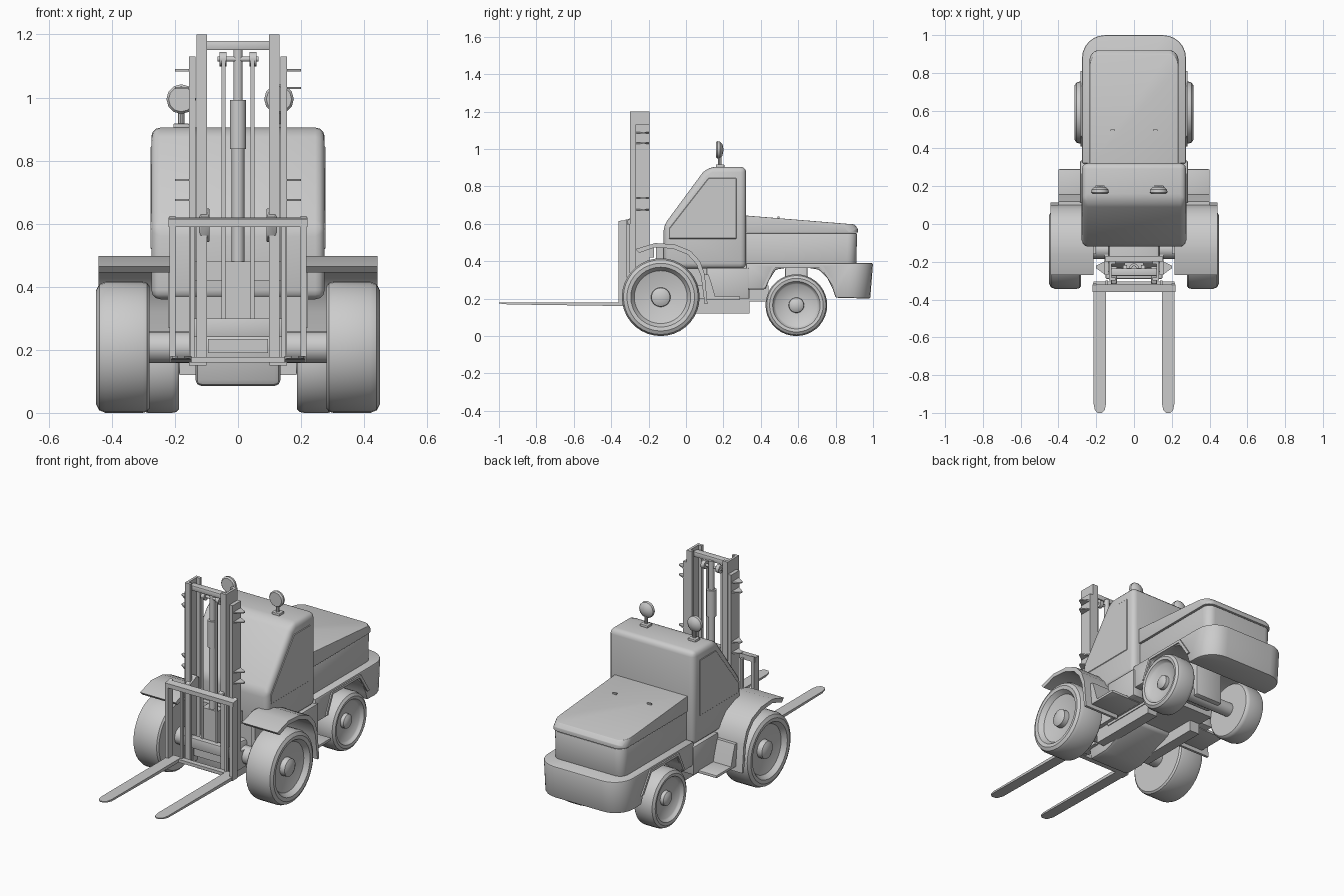
import bpy, bmesh, math
from mathutils import Vector

if "Cube" in bpy.data.objects:
    bpy.data.objects.remove(bpy.data.objects["Cube"])


def finish(name, bm, mirror=False, angle=35):
    bmesh.ops.recalc_face_normals(bm, faces=bm.faces)
    me = bpy.data.meshes.new(name)
    bm.to_mesh(me)
    bm.free()
    ob = bpy.data.objects.new(name, me)
    bpy.context.collection.objects.link(ob)
    bpy.ops.object.select_all(action='DESELECT')
    ob.select_set(True)
    bpy.context.view_layer.objects.active = ob
    bpy.ops.object.shade_smooth_by_angle(angle=math.radians(angle))
    if mirror:
        ob.modifiers.new("Mirror", 'MIRROR')
    return ob


def prism(name, pts, x0, x1, bevel=0, segs=2, corner=0, mirror=False):
    """Extrude a (y, z) profile along x; corner rounds the rear upright edges."""
    bm = bmesh.new()
    f = bm.faces.new([bm.verts.new((x0, y, z)) for y, z in pts])
    ext = bmesh.ops.extrude_face_region(bm, geom=[f])['geom']
    bmesh.ops.translate(bm, vec=(x1 - x0, 0, 0),
                        verts=[v for v in ext if isinstance(v, bmesh.types.BMVert)])
    bmesh.ops.recalc_face_normals(bm, faces=bm.faces)
    if corner:
        ymax = max(p[0] for p in pts)
        es = [e for e in bm.edges if all(v.co.y > ymax - 0.03 for v in e.verts)
              and abs(e.verts[0].co.x - e.verts[1].co.x) < 1e-4]
        bmesh.ops.bevel(bm, geom=es, offset=corner, segments=6, profile=0.5, affect='EDGES')
    if bevel:
        es = [e for e in bm.edges if len(e.link_faces) == 2 and e.calc_face_angle() > 0.45]
        bmesh.ops.bevel(bm, geom=es, offset=bevel, segments=segs, profile=0.5,
                        affect='EDGES', clamp_overlap=True)
    return finish(name, bm, mirror)


def box(name, x0, x1, y0, y1, z0, z1, bevel=0, mirror=False):
    return prism(name, [(y0, z0), (y1, z0), (y1, z1), (y0, z1)], x0, x1, bevel, mirror=mirror)


def lathe(name, prof, axis, centre, steps=32, mirror=False):
    """Spin (distance along axis, radius) points around a principal axis."""
    a = Vector([float(axis == c) for c in 'xyz'])
    side = Vector((0, 0, 1)) if axis != 'z' else Vector((1, 0, 0))
    c = Vector(centre)
    bm = bmesh.new()
    vs = [bm.verts.new(c + a * d + side * r) for d, r in prof]
    es = [bm.edges.new(p) for p in zip(vs, vs[1:])]
    bmesh.ops.spin(bm, geom=vs + es, cent=c, axis=a, angle=math.tau, steps=steps)
    bmesh.ops.remove_doubles(bm, verts=bm.verts, dist=1e-5)
    return finish(name, bm, mirror)


def rod(name, axis, centre, r, length, steps=16, mirror=False):
    h = length / 2
    return lathe(name, [(-h, 0), (-h, r), (h, r), (h, 0)], axis, centre, steps, mirror)


# wheels: tyre, dished rim and hub in one turned profile
def wheel(name, y, R, xi, xo):
    k = R / 0.208
    lathe(name, [(xi, 0), (xi, R * .93), (xi + .008, R * .98), (xi + .022, R),
                 (xo - .03, R), (xo - .01, R * .96), (xo, R * .87), (xo - .003, R * .77),
                 (xo - .018, R * .72), (xo - .03 * k, R * .68), (xo - .05 * k, R * .30),
                 (xo - .05 * k, R * .25), (xo - .02, R * .24), (xo - .01, R * .15),
                 (xo - .008, 0)], 'x', (0, y, R), 36, True)


wheel("front_wheel", -0.135, 0.208, 0.28, 0.45)
wheel("rear_wheel", 0.59, 0.165, 0.187, 0.315)
rod("front_axle", 'x', (0, -0.135, 0.208), 0.05, 0.62)
rod("rear_axle", 'x', (0, 0.59, 0.165), 0.04, 0.42)

# front mudguards
prism("front_fender", [(-.27, .465), (-.165, .497), (-.06, .49), (.025, .455), (.075, .40),
                       (.10, .33), (.115, .17), (.10, .17), (.08, .32), (.055, .385),
                       (.01, .435), (-.07, .467), (-.165, .474), (-.25, .445)],
      0.215, 0.443, mirror=True)
prism("fender_inner_wall", [(-.16, .27), (.1, .27), (.09, .34), (.06, .40), (.02, .45),
                            (-.06, .485), (-.16, .485)], 0.2, 0.222, mirror=True)

# cab with sloping front, raised door panels and windscreen
prism("cab", [(-.12, .36), (.322, .36), (.322, .905), (.13, .905), (.09, .875), (-.12, .59)],
      -0.275, 0.275, 0.03, 3)
prism("door_panel", [(-.09, .52), (.27, .52), (.27, .845), (.12, .845), (-.09, .575)],
      0.27, 0.278, 0.003, 1, mirror=True)
box("cab_base", -0.21, 0.21, -0.11, 0.34, 0.20, 0.40)
box("side_sill", 0.2, 0.285, 0.11, 0.335, 0.20, 0.365, 0.006, True)
box("step_plate", 0.2, 0.40, 0.105, 0.29, 0.195, 0.212, 0.005, True)
prism("step_riser", [(.10, .20), (.16, .20), (.14, .27), (.12, .33), (.10, .33)],
      0.27, 0.40, mirror=True)

# rear chassis and counterweight, cut by the rear wheel arch
prism("counterweight", [(.32, .25), (.425, .25), (.445, .30), (.48, .355), (.54, .365),
                        (.65, .365), (.71, .355), (.755, .31), (.785, .25), (.80, .205),
                        (.985, .20), (1.0, .39), (.32, .39)],
      -0.275, 0.275, 0.008, 2, corner=0.12)
prism("rear_arch_lip", [(.425, .26), (.475, .365), (.72, .365), (.79, .26), (.81, .26),
                        (.73, .38), (.465, .38), (.41, .26)], 0.27, 0.283, mirror=True)
box("rear_axle_mount", -0.09, 0.09, 0.53, 0.65, 0.14, 0.37, 0.01)
box("chassis_floor", -0.19, 0.19, 0.0, 0.44, 0.185, 0.27)

# engine bonnet
prism("bonnet_base", [(.31, .38), (.91, .38), (.915, .55), (.31, .55)],
      -0.228, 0.228, 0.006, 2, corner=0.05)
prism("bonnet_lid", [(.31, .553), (.92, .553), (.918, .575), (.90, .597), (.31, .645)],
      -0.235, 0.235, 0.012, 3, corner=0.05)
box("bonnet_hinge", 0.1, 0.125, 0.49, 0.50, 0.62, 0.638, mirror=True)

# drive housing under the front
prism("drive_housing", [(-.22, .085), (-.09, .085), (.16, .17), (.16, .25), (-.20, .30),
                        (-.24, .22)], -0.135, 0.135, 0.02, 2)
box("frame_rail", 0.12, 0.185, -0.1, 0.34, 0.12, 0.21, mirror=True)

# inner mast rails as C channels: web plus two flanges
box("mast_web", 0.118, 0.132, -0.30, -0.195, 0.16, 1.2, mirror=True)
for tag, y in (("front", -0.30), ("rear", -0.212)):
    box("mast_flange_" + tag, 0.098, 0.13, y, y + 0.017, 0.16, 1.2, mirror=True)
box("outer_mast", 0.134, 0.155, -0.27, -0.195, 0.15, 1.13, mirror=True)
box("mast_foot", 0.10, 0.155, -0.27, -0.15, 0.15, 0.25, mirror=True)

# mast cross members
box("mast_top_bar", -0.12, 0.12, -0.275, -0.235, 1.15, 1.18, 0.005)
box("mast_bottom_bar", -0.15, 0.15, -0.29, -0.25, 0.24, 0.30, 0.004)
box("mast_lower_tie", -0.095, 0.095, -0.27, -0.21, 0.19, 0.235)
box("mast_rear_tie", -0.15, 0.15, -0.20, -0.17, 0.42, 0.48)

# thin hose guide fins on the mast
for i, z in enumerate((1.083, 1.027, 0.735, 0.672)):
    bm = bmesh.new()
    f = bm.faces.new([bm.verts.new((x, y, z)) for x, y in
                      ((.15, -.27), (.20, -.235), (.20, -.22), (.15, -.195))])
    ext = bmesh.ops.extrude_face_region(bm, geom=[f])['geom']
    bmesh.ops.translate(bm, vec=(0, 0, .007),
                        verts=[v for v in ext if isinstance(v, bmesh.types.BMVert)])
    finish("mast_fin_%d" % i, bm, True)

# lift cylinder, pulleys and chains
rod("lift_piston", 'z', (0, -0.235, 0.99), 0.015, 0.34)
rod("lift_cylinder_head", 'z', (0, -0.235, 0.915), 0.026, 0.155)
rod("lift_cylinder", 'z', (0, -0.235, 0.58), 0.02, 0.66)
box("lift_cylinder_base", -0.05, 0.05, -0.26, -0.205, 0.24, 0.48)
rod("pulley_shaft", 'x', (0, -0.24, 1.122), 0.008, 0.13)
rod("chain_pulley", 'x', (0.047, -0.24, 1.122), 0.023, 0.022, 16, True)
box("lift_chain", 0.04, 0.052, -0.267, -0.26, 0.25, 1.12, mirror=True)

# fork carriage
prism("carriage_top_bar", [(-.36, .59), (-.32, .59), (-.32, .62), (-.36, .615)], -0.22, 0.22)
box("carriage_bottom_bar", -0.215, 0.215, -0.335, -0.305, 0.16, 0.178)
prism("carriage_post", [(-.36, .16), (-.315, .16), (-.315, .625), (-.36, .605)],
      0.198, 0.218, mirror=True)
box("carriage_inner_post", 0.138, 0.15, -0.32, -0.30, 0.16, 0.60, mirror=True)
prism("carriage_roller_bracket", [(-.30, .56), (-.25, .54), (-.225, .56), (-.225, .63),
                                  (-.25, .65), (-.32, .62)], 0.09, 0.122, 0.004, 1, mirror=True)

# forks: flat tapered blades with rounded tips
bm = bmesh.new()
outline = [(.148, -.31), (.214, -.31), (.214, -.95), (.207, -.985), (.192, -1.0),
           (.170, -1.0), (.155, -.985), (.148, -.95)]
top = [bm.verts.new((x, y, .18)) for x, y in outline]
low = [bm.verts.new((x, y, .16 + max(0, -.86 - y) * .1)) for x, y in outline]
bm.faces.new(top)
bm.faces.new(low[::-1])
for i in range(len(top)):
    j = (i + 1) % len(top)
    bm.faces.new((top[i], low[i], low[j], top[j]))
bmesh.ops.triangulate(bm, faces=[f for f in bm.faces if len(f.verts) > 4])
finish("fork", bm, True)

# work lamps on the roof
for side, x in (("left", -0.18), ("right", 0.13)):
    lathe("lamp_" + side, [(-.02, 0), (-.02, .04), (-.012, .047), (.002, .045), (.015, .03),
                           (.021, 0)], 'y', (x, 0.18, 0.995), 12)
    rod("lamp_stem_" + side, 'z', (x, 0.18, 0.935), 0.01, 0.07, 10)
    box("lamp_foot_" + side, x - .025, x + .025, 0.16, 0.205, 0.90, 0.918, 0.004)
